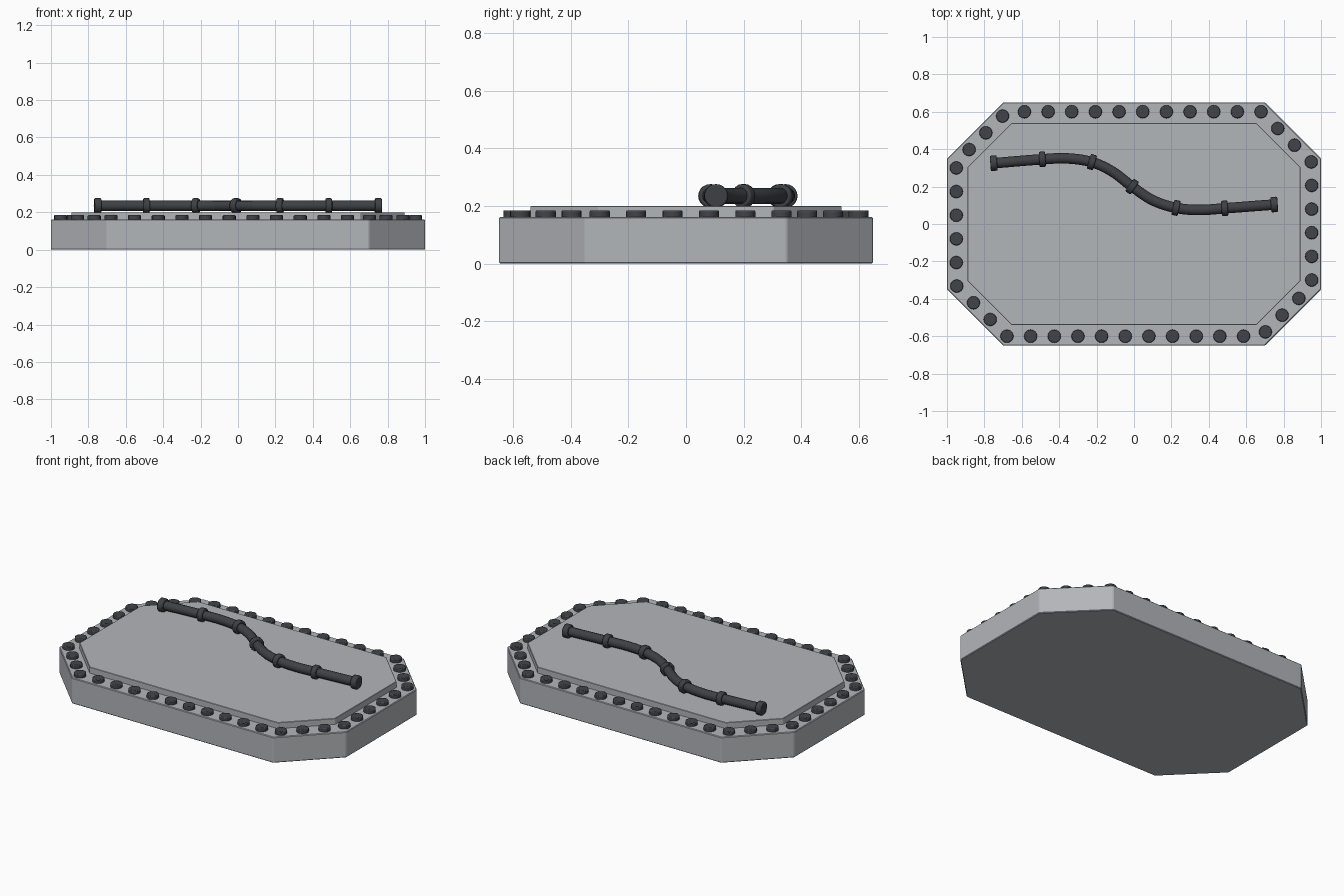
import bpy, bmesh, math
from mathutils import Vector

if "Cube" in bpy.data.objects:
    bpy.data.objects.remove(bpy.data.objects["Cube"])


def material(name, rgb):
    m = bpy.data.materials.new(name)
    m.diffuse_color = (*rgb, 1)
    m.use_nodes = True
    m.node_tree.nodes["Principled BSDF"].inputs["Base Color"].default_value = m.diffuse_color
    return m


GREY = material("light_grey", (0.45, 0.465, 0.49))
METAL = material("dark_metal", (0.055, 0.057, 0.068))
PIPE = material("pipe_grey", (0.05, 0.052, 0.058))


def octagon(inset):
    """Chamfered rectangle outline, moved inwards by inset, counter-clockwise."""
    k = inset * math.tan(math.radians(22.5))
    x, y, cx, cy = 1 - inset, 0.65 - inset, 0.70 - k, 0.35 - k
    half = [(cx, y), (-cx, y), (-x, cy), (-x, -cy)]
    return [Vector((a, b, 0)) for a, b in half + [(-a, -b) for a, b in half]]


def bevel(obj, width, segments=1):
    b = obj.modifiers.new("bevel", 'BEVEL')
    b.width, b.segments, b.limit_method = width, segments, 'ANGLE'


def smooth(obj):
    bpy.ops.object.select_all(action='DESELECT')
    obj.select_set(True)
    bpy.context.view_layer.objects.active = obj
    bpy.ops.object.shade_smooth_by_angle(angle=math.radians(40))


def slab(name, inset, z0, z1, edge):
    bm = bmesh.new()
    face = bm.faces.new([bm.verts.new(p + Vector((0, 0, z0))) for p in octagon(inset)])
    top = bmesh.ops.extrude_face_region(bm, geom=[face])["geom"]
    bmesh.ops.translate(bm, vec=(0, 0, z1 - z0),
                        verts=[v for v in top if isinstance(v, bmesh.types.BMVert)])
    bmesh.ops.recalc_face_normals(bm, faces=bm.faces)
    mesh = bpy.data.meshes.new(name)
    bm.to_mesh(mesh)
    bm.free()
    obj = bpy.data.objects.new(name, mesh)
    bpy.context.collection.objects.link(obj)
    mesh.materials.append(GREY)
    bevel(obj, edge)
    return obj


def cylinder(name, radius, depth, loc, mat, sides, edge, rot=(0, 0, 0)):
    bpy.ops.mesh.primitive_cylinder_add(vertices=sides, radius=radius, depth=depth,
                                        location=loc, rotation=rot)
    obj = bpy.context.object
    obj.name = name
    obj.data.materials.append(mat)
    bevel(obj, edge, 2)
    smooth(obj)
    return obj


# Platform and raised deck
slab("base", 0, 0, 0.162, 0.004)
slab("deck_plate", 0.11, 0.155, 0.2, 0.002)

# Studs evenly spaced around the rim
rim = octagon(0.05)
edges = list(zip(rim, rim[1:] + rim[:1]))
total = sum((b - a).length for a, b in edges)
STUDS = 44
for i in range(STUDS):
    d = total * i / STUDS
    for a, b in edges:
        length = (b - a).length
        if d <= length:
            p = a.lerp(b, d / length)
            break
        d -= length
    cylinder("stud", 0.035, 0.03, (p.x, p.y, 0.17), METAL, 16, 0.005)

# Pipe: smooth path through a few points
PIPE_Z = 0.235
path = [(-0.75, 0.325), (-0.49, 0.346), (-0.36, 0.351), (-0.225, 0.331), (-0.115, 0.28),
        (-0.01, 0.2), (0.10, 0.127), (0.225, 0.086), (0.35, 0.075), (0.485, 0.084), (0.75, 0.104)]
pts = [Vector((x, y, PIPE_Z)) for x, y in path]


def tangent(i):
    return (pts[min(i + 1, len(pts) - 1)] - pts[max(i - 1, 0)]).normalized()


curve = bpy.data.curves.new("pipe_path", 'CURVE')
curve.dimensions = '3D'
curve.bevel_depth = 0.028
curve.bevel_resolution = 4
curve.resolution_u = 6
curve.use_fill_caps = True
spline = curve.splines.new('BEZIER')
spline.bezier_points.add(len(pts) - 1)
for i, (bp, p) in enumerate(zip(spline.bezier_points, pts)):
    before = (p - pts[max(i - 1, 0)]).length / 3
    after = (pts[min(i + 1, len(pts) - 1)] - p).length / 3
    bp.handle_left_type = bp.handle_right_type = 'FREE'
    bp.co = p
    bp.handle_left = p - tangent(i) * before
    bp.handle_right = p + tangent(i) * after
temp = bpy.data.objects.new("pipe_path", curve)
bpy.context.collection.objects.link(temp)
bpy.context.view_layer.update()
mesh = bpy.data.meshes.new_from_object(temp.evaluated_get(bpy.context.evaluated_depsgraph_get()))
bpy.data.objects.remove(temp)
mesh.materials.clear()
mesh.materials.append(PIPE)
pipe = bpy.data.objects.new("pipe", mesh)
bpy.context.collection.objects.link(pipe)
smooth(pipe)

# Collars at the pipe joints
for i in (0, 1, 3, 5, 7, 9, 10):
    rot = tangent(i).to_track_quat('Z', 'Y').to_euler()
    depth = 0.037 if i in (0, 10) else 0.034
    cylinder("pipe_collar", 0.041, depth, pts[i], PIPE, 20, 0.006, rot)
